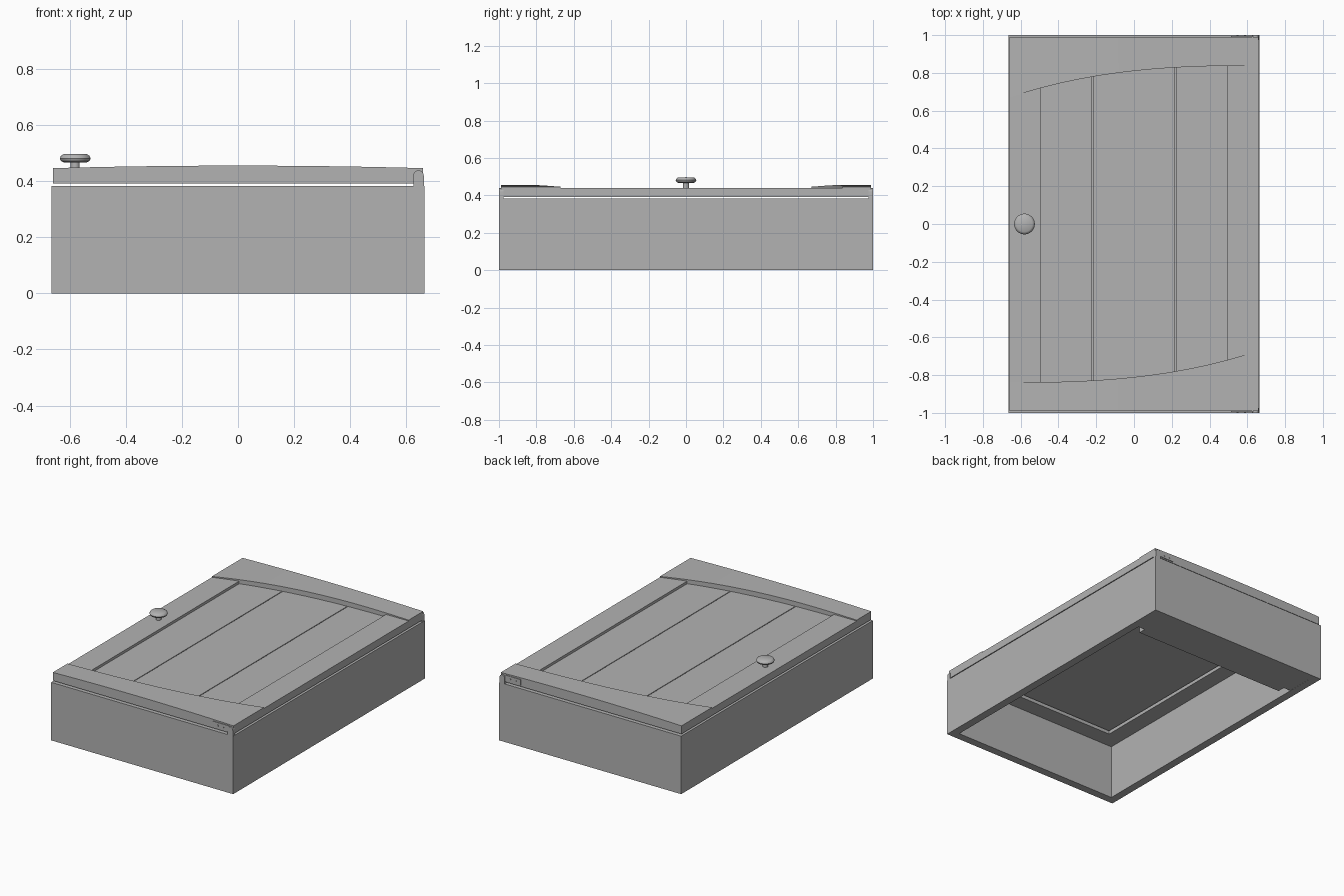
import bpy, bmesh, math

if "Cube" in bpy.data.objects:
    bpy.data.objects.remove(bpy.data.objects["Cube"])

grey = bpy.data.materials.new("plain_grey")
grey.diffuse_color = (0.45, 0.45, 0.45, 1)
grey.use_nodes = True
grey.node_tree.nodes["Principled BSDF"].inputs["Base Color"].default_value = grey.diffuse_color


def finish(name, bm):
    bmesh.ops.recalc_face_normals(bm, faces=bm.faces)
    mesh = bpy.data.meshes.new(name)
    bm.to_mesh(mesh)
    bm.free()
    mesh.materials.append(grey)
    obj = bpy.data.objects.new(name, mesh)
    bpy.context.collection.objects.link(obj)
    return obj


def smooth(obj):
    bpy.ops.object.select_all(action='DESELECT')
    obj.select_set(True)
    bpy.context.view_layer.objects.active = obj
    bpy.ops.object.shade_smooth_by_angle(angle=math.radians(35))


def prism(name, points, to_3d, low, high):
    """Extrude a 2D outline between two levels."""
    bm = bmesh.new()
    a, b = ([bm.verts.new(to_3d(u, v, w)) for u, v in points] for w in (low, high))
    n = len(points)
    bm.faces.new(a)
    bm.faces.new(b)
    for i in range(n):
        bm.faces.new((a[i], a[(i + 1) % n], b[(i + 1) % n], b[i]))
    return finish(name, bm)


def flat(u, v, w):
    return (u, v, w)


def upright(u, v, w):
    return (u, w, v)


def box(name, x0, x1, y0, y1, z0, z1):
    return prism(name, [(x0, y0), (x1, y0), (x1, y1), (x0, y1)], flat, z0, z1)


def ring(name, outer, inner, z0, z1):
    """Rectangular frame given by outer and inner half sizes."""
    bm = bmesh.new()
    loops = []
    for (x, y), z in ((outer, z0), (outer, z1), (inner, z1), (inner, z0)):
        loops.append([bm.verts.new((sx * x, sy * y, z))
                      for sx, sy in ((-1, -1), (1, -1), (1, 1), (-1, 1))])
    for k in range(4):
        a, b = loops[k], loops[(k + 1) % 4]
        for i in range(4):
            bm.faces.new((a[i], a[(i + 1) % 4], b[(i + 1) % 4], b[i]))
    return finish(name, bm)


# Cabinet shell, open at the bottom, with a face frame under the door
ring("cabinet_walls", (0.665, 1.0), (0.612, 0.947), 0, 0.383)
ring("face_frame", (0.64, 0.97), (0.50, 0.835), 0.36, 0.383)

# Hanging rail with notched corners
prism("hanging_rail", [(-0.63, 0.96), (-0.63, 0.77), (-0.56, 0.77), (-0.56, 0.72),
                       (0.56, 0.72), (0.56, 0.77), (0.63, 0.77), (0.63, 0.96)],
      flat, 0.001, 0.05)

# Door: backing board, stiles and planks
HX, HY = 0.66, 0.99
box("door_back", -HX, HX, -HY, HY, 0.392, 0.414)
for side, s in (("left", -1), ("right", 1)):
    x0, x1 = sorted((s * 0.495, s * HX))
    box(side + "_stile", x0, x1, -0.86, 0.86, 0.414, 0.44)
for i, (x0, x1) in enumerate(((-0.495, -0.223), (-0.218, 0.218), (0.223, 0.495))):
    box(f"plank_{i + 1}", x0, x1, -0.86, 0.86, 0.414, 0.423)

# Crowned door rails with a sweeping inner edge
STEPS = 24
for name, s in (("top_rail", 1), ("bottom_rail", -1)):
    bm = bmesh.new()
    rows = []
    for i in range(STEPS + 1):
        x = -HX + 2 * HX * i / STEPS
        y = 0.838 - 0.168 * ((HX - x) / (2 * HX)) ** 2.6
        z = 0.446 + 0.009 * (1 - (x / HX) ** 2)
        rows.append([bm.verts.new((s * x, s * yy, zz)) for yy, zz in
                     ((y, 0.41), (HY, 0.41), (HY, z), (y, z))])
    for a, b in zip(rows, rows[1:]):
        for k in range(4):
            bm.faces.new((a[k], a[(k + 1) % 4], b[(k + 1) % 4], b[k]))
    bm.faces.new(rows[0])
    bm.faces.new(rows[-1])
    smooth(finish(name, bm))
    # Door edge below the rail
    y0, y1 = sorted((s * 0.95, s * HY))
    box(name + "_edge", -HX, HX, y0, y1, 0.392, 0.412)

# Knob, turned from a profile
profile = [(0, 0.42), (0.016, 0.42), (0.016, 0.466), (0.042, 0.467), (0.051, 0.472),
           (0.055, 0.481), (0.051, 0.49), (0.042, 0.496), (0, 0.497)]
bm = bmesh.new()
verts = [bm.verts.new((r - 0.58, 0, z)) for r, z in profile]
edges = [bm.edges.new(p) for p in zip(verts, verts[1:])]
bmesh.ops.spin(bm, geom=verts + edges, cent=(-0.58, 0, 0), axis=(0, 0, 1),
               angle=math.tau, steps=32)
bmesh.ops.remove_doubles(bm, verts=bm.verts, dist=0.0001)
smooth(finish("knob", bm))

# Hinges at both ends: plate, rounded knuckle and two screws
knuckle = [(0.625, 0.37), (0.662, 0.37)] + [
    (0.6435 + 0.0185 * math.cos(math.pi * k / 10), 0.42 + 0.0185 * math.sin(math.pi * k / 10))
    for k in range(11)]
for end, s in (("front", -1), ("back", 1)):
    prism(end + "_hinge_plate", [(0.513, 0.40), (0.63, 0.40), (0.63, 0.439), (0.513, 0.439)],
          upright, s * 0.985, s * 0.994)
    smooth(prism(end + "_hinge_knuckle", knuckle, upright, s * 0.975, s * 1.0))
    for i, x in enumerate((0.548, 0.588)):
        circle = [(x + 0.006 * math.cos(math.tau * k / 12),
                   0.419 + 0.006 * math.sin(math.tau * k / 12)) for k in range(12)]
        prism(f"{end}_screw_{i + 1}", circle, upright, s * 0.99, s * 0.997)
